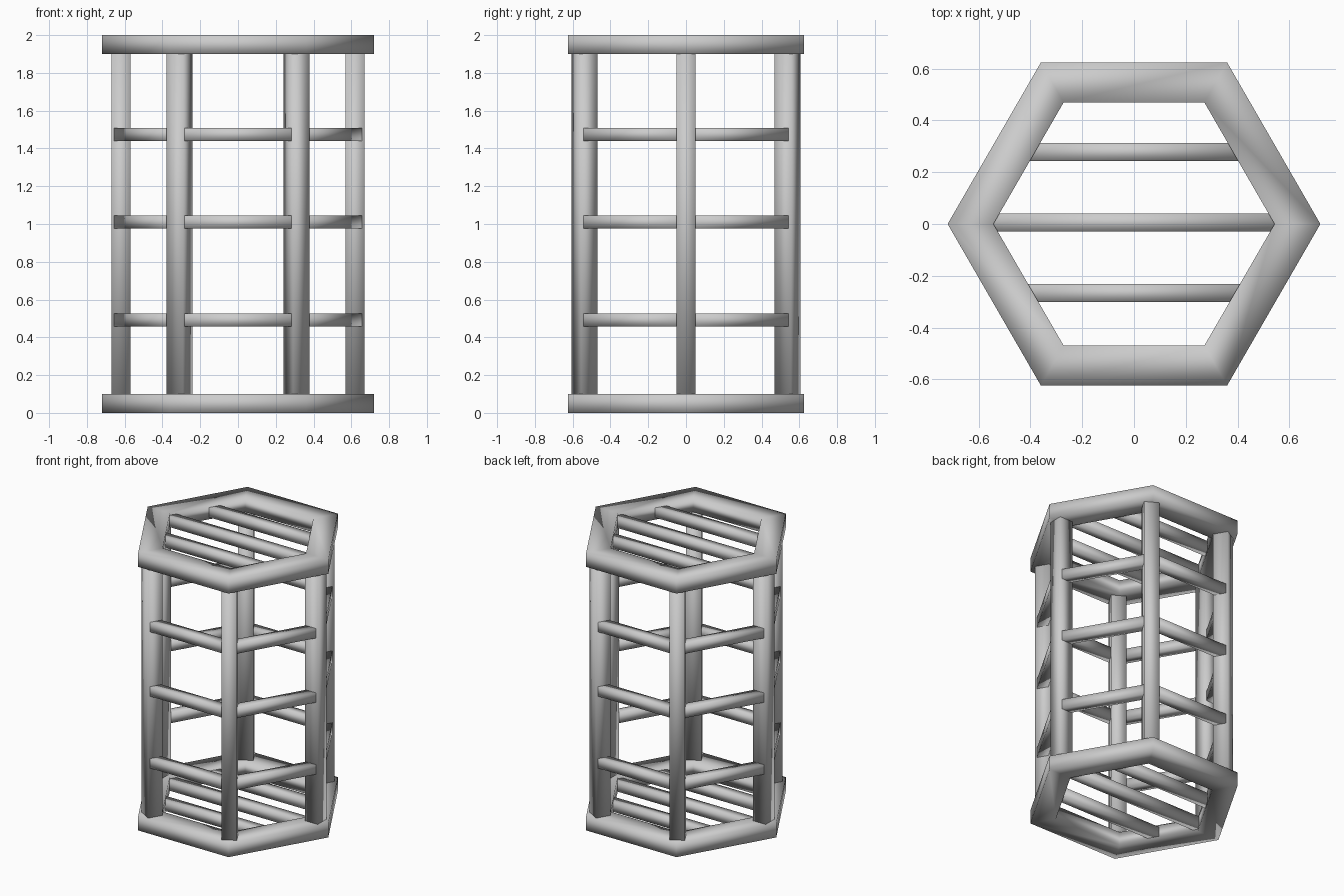
import bpy
import bmesh
from math import cos, sin, radians
from mathutils import Matrix, Vector

cube = bpy.data.objects.get("Cube")
if cube:
    bpy.data.objects.remove(cube, do_unlink=True)

# One plain grey for the whole cage
grey = bpy.data.materials.new("light_grey")
grey.use_nodes = True
colour = (0.6, 0.6, 0.6, 1)
grey.diffuse_color = colour
grey.node_tree.nodes["Principled BSDF"].inputs["Base Color"].default_value = colour

POST_RADIUS = 0.62
BAR = 0.07


def finish(bm, name):
    """Turn a bmesh into a smooth shaded grey object."""
    bmesh.ops.recalc_face_normals(bm, faces=bm.faces)
    for face in bm.faces:
        face.smooth = True
    mesh = bpy.data.meshes.new(name)
    bm.to_mesh(mesh)
    bm.free()
    mesh.materials.append(grey)
    obj = bpy.data.objects.new(name, mesh)
    bpy.context.collection.objects.link(obj)
    return obj


def beam(name, size, location, turn=0):
    """Square beam, placed and then turned about the cage's upright axis."""
    bm = bmesh.new()
    matrix = (Matrix.Rotation(radians(turn), 4, 'Z')
              @ Matrix.Translation(location)
              @ Matrix.Diagonal((*size, 1)))
    bmesh.ops.create_cube(bm, size=1, matrix=matrix)
    return finish(bm, name)


def hex_frame(name, bottom, top, outer=0.72, inner=0.543):
    """Six-sided ring with a rectangular section."""
    bm = bmesh.new()
    section = [(outer, bottom), (outer, top), (inner, top), (inner, bottom)]
    rings = []
    for i in range(6):
        a = radians(60 * i)
        rings.append([bm.verts.new((r * cos(a), r * sin(a), z)) for r, z in section])
    for i in range(6):
        here, there = rings[i], rings[(i + 1) % 6]
        for j in range(4):
            k = (j + 1) % 4
            bm.faces.new((here[j], there[j], there[k], here[k]))
    return finish(bm, name)


# Top and bottom frames with their grating bars
for label, z in (("bottom", 0.05), ("top", 1.95)):
    hex_frame(label + "_frame", z - 0.05, z + 0.05)
    for i, y in enumerate((-0.267, 0.006, 0.278)):
        length = 2 * (0.58 - abs(y) / 1.732)
        beam(f"{label}_grate_bar_{i + 1}", (length, BAR, BAR), Vector((0, y, z)))

# Corner posts and the side bars between them
for i in range(6):
    turn = 60 * i
    beam(f"corner_post_{i + 1}", (0.102, 0.102, 1.9), Vector((POST_RADIUS, 0, 1)), turn)
    for j, z in enumerate((0.492, 1.01, 1.474)):
        beam(f"side_bar_{i + 1}_{j + 1}", (0.6, BAR, BAR), Vector((0, -0.559, z)), turn)
